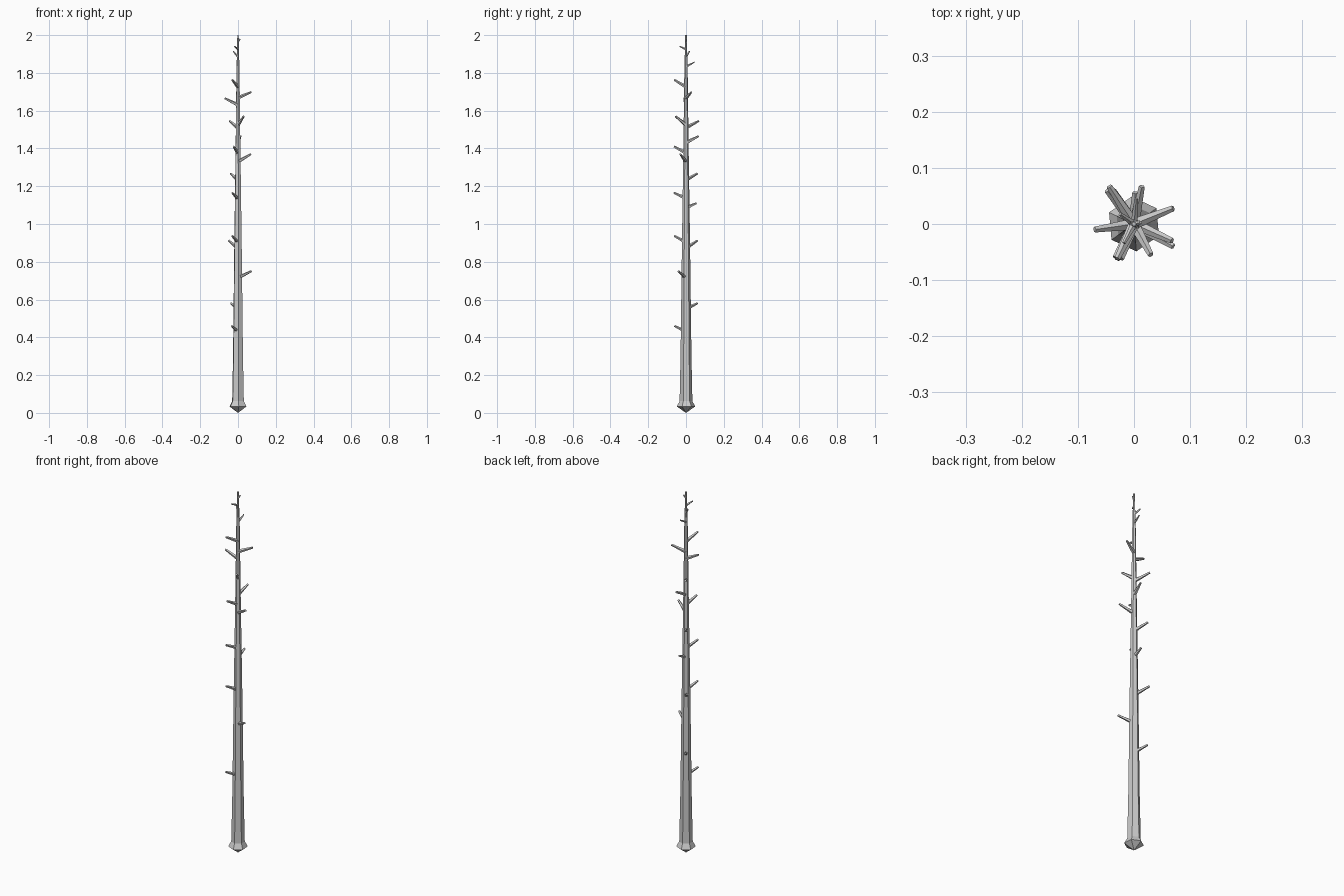
import bpy, bmesh, math
from mathutils import Vector

if "Cube" in bpy.data.objects:
    bpy.data.objects.remove(bpy.data.objects["Cube"])


def make_object(name, bm):
    bmesh.ops.recalc_face_normals(bm, faces=bm.faces)
    mesh = bpy.data.meshes.new(name)
    bm.to_mesh(mesh)
    bm.free()
    obj = bpy.data.objects.new(name, mesh)
    bpy.context.collection.objects.link(obj)
    return obj


# Trunk: six-sided tapering shaft with a flared foot and pointed underside
profile = [(0.049, 0.034), (0.034, 0.062), (0.029, 0.3), (0.0215, 0.9),
           (0.014, 1.4), (0.009, 1.8), (0.004, 2.0)]
bm = bmesh.new()
rings = []
for r, z in profile:
    angles = [math.radians(-85 + 60 * i) for i in range(6)]
    rings.append([bm.verts.new((r * math.cos(a), r * math.sin(a), z)) for a in angles])
for low, high in zip(rings, rings[1:]):
    for i in range(6):
        j = (i + 1) % 6
        bm.faces.new((low[i], low[j], high[j], high[i]))
bm.faces.new(rings[-1])
point = bm.verts.new((0, 0, 0.005))
point.co.z = 0
for i in range(6):
    bm.faces.new((rings[0][(i + 1) % 6], rings[0][i], point))
make_object("trunk", bm)

# Branch stubs: tip x, tip y, tip z, rise from trunk axis
stubs = [(-0.033, -0.060, 0.46, 0.030), (-0.037, 0.060, 0.58, 0.030),
         (0.070, -0.040, 0.75, 0.035), (-0.030, -0.062, 0.937, 0.034),
         (-0.048, 0.060, 0.912, 0.040), (-0.030, -0.063, 1.165, 0.030),
         (0.002, 0.056, 1.11, 0.025), (-0.038, 0.060, 1.267, 0.035),
         (0.068, -0.030, 1.37, 0.040), (-0.023, -0.062, 1.41, 0.035),
         (0.014, 0.067, 1.465, 0.035), (-0.044, 0.067, 1.545, 0.035),
         (0.030, -0.055, 1.57, 0.045), (-0.070, -0.010, 1.665, 0.035),
         (0.070, 0.028, 1.698, 0.030), (-0.030, -0.062, 1.763, 0.037),
         (0.004, 0.045, 1.857, 0.025), (-0.025, 0.018, 1.915, 0.030),
         (-0.018, -0.034, 1.94, 0.015), (0.012, 0.003, 1.98, 0.015)]
for n, (x, y, z, rise) in enumerate(stubs, 1):
    base, tip = Vector((0, 0, z - rise)), Vector((x, y, z))
    scale = 1.0 if z < 1.8 else 0.6
    bm = bmesh.new()
    bmesh.ops.create_cone(bm, cap_ends=True, segments=5, radius1=0.0105 * scale,
                          radius2=0.0055 * scale, depth=(tip - base).length)
    turn = (tip - base).to_track_quat('Z', 'Y').to_matrix().to_4x4()
    bmesh.ops.transform(bm, matrix=turn, verts=bm.verts)
    bmesh.ops.translate(bm, vec=(base + tip) / 2, verts=bm.verts)
    make_object(f"branch_stub_{n:02d}", bm)
